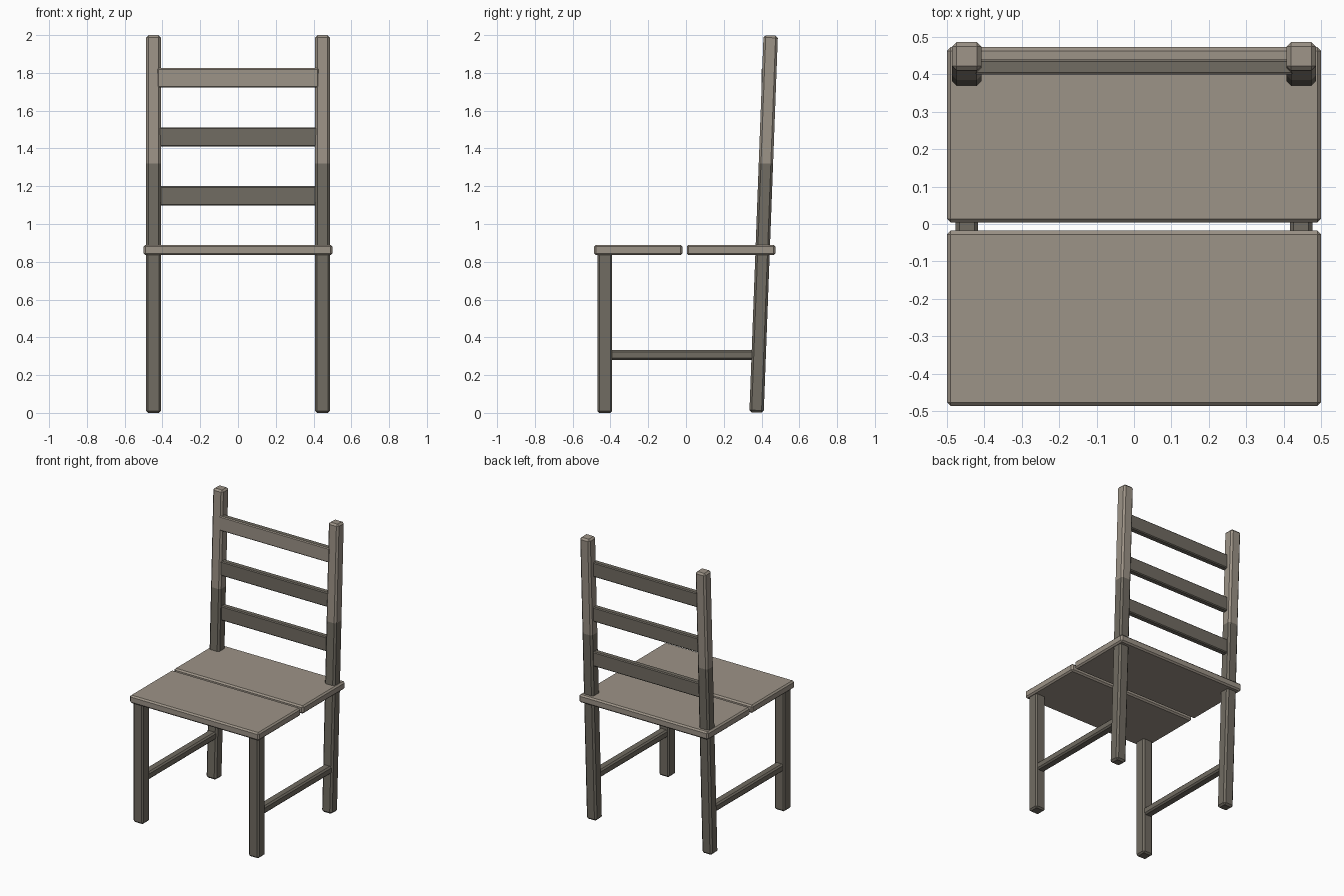
import bpy
import bmesh
import math
from mathutils import Matrix, Vector

default = bpy.data.objects.get("Cube")
if default:
    bpy.data.objects.remove(default, do_unlink=True)


def make_material(name, color):
    mat = bpy.data.materials.new(name)
    mat.use_nodes = True
    mat.diffuse_color = color
    bsdf = next(n for n in mat.node_tree.nodes if n.type == 'BSDF_PRINCIPLED')
    bsdf.inputs["Base Color"].default_value = color
    return mat


LIGHT = make_material("pale_wood", (0.335, 0.292, 0.242, 1))
DARK = make_material("dark_wood", (0.165, 0.149, 0.122, 1))


def beam(name, low, high, material, bevel=0.01, lean=0.0):
    """Chamfered box between two corners, leaning back about its centre."""
    low, high = Vector(low), Vector(high)
    bm = bmesh.new()
    bmesh.ops.create_cube(bm, size=1)
    bmesh.ops.scale(bm, vec=high - low, verts=bm.verts)
    bmesh.ops.bevel(bm, geom=bm.edges[:], offset=bevel, segments=1,
                    profile=0.5, affect='EDGES')
    place = Matrix.Translation((low + high) / 2) @ Matrix.Rotation(-lean, 4, 'X')
    bmesh.ops.transform(bm, matrix=place, verts=bm.verts)
    mesh = bpy.data.meshes.new(name)
    bm.to_mesh(mesh)
    bm.free()
    mesh.materials.append(material)
    obj = bpy.data.objects.new(name, mesh)
    bpy.context.collection.objects.link(obj)
    return obj


def paint(obj, material, rule):
    """Give a second colour to the faces that satisfy the rule."""
    obj.data.materials.append(material)
    for face in obj.data.polygons:
        if rule(face):
            face.material_index = 1


def cut_level(obj, height):
    """Split the faces at a height so the colour can change there."""
    bm = bmesh.new()
    bm.from_mesh(obj.data)
    bmesh.ops.bisect_plane(bm, geom=bm.verts[:] + bm.edges[:] + bm.faces[:],
                           plane_co=(0, 0, height), plane_no=(0, 0, 1))
    bm.to_mesh(obj.data)
    bm.free()


# Seat: two planks with a gap
beam("front_seat_plank", (-0.5, -0.487, 0.835), (0.5, -0.018, 0.89), LIGHT)
beam("back_seat_plank", (-0.5, 0.004, 0.835), (0.5, 0.473, 0.89), LIGHT)

# Legs, leaning back posts and side stretchers
COLOR_LEVEL = 1.32
for side, sign in (("left", 1), ("right", -1)):
    x = 0.447 * sign
    beam(side + "_front_leg", (x - 0.039, -0.469, 0), (x + 0.039, -0.391, 0.845), DARK)
    post = beam(side + "_back_post", (x - 0.039, 0.373, 0.001), (x + 0.039, 0.449, 1.999),
                DARK, bevel=0.012, lean=math.atan(0.0375))
    cut_level(post, COLOR_LEVEL)
    paint(post, LIGHT, lambda f: f.center.z > COLOR_LEVEL)
    beam(side + "_stretcher", (x - 0.03, -0.41, 0.28), (x + 0.03, 0.38, 0.333), DARK)

# Back rails; the top one has a pale front
for name, bottom in (("lower_rail", 1.098), ("middle_rail", 1.41), ("top_rail", 1.723)):
    rail = beam(name, (-0.427, 0.399, bottom), (0.427, 0.44, bottom + 0.102), DARK, bevel=0.006)
    if name == "top_rail":
        paint(rail, LIGHT, lambda f: f.normal.y < -0.5)
